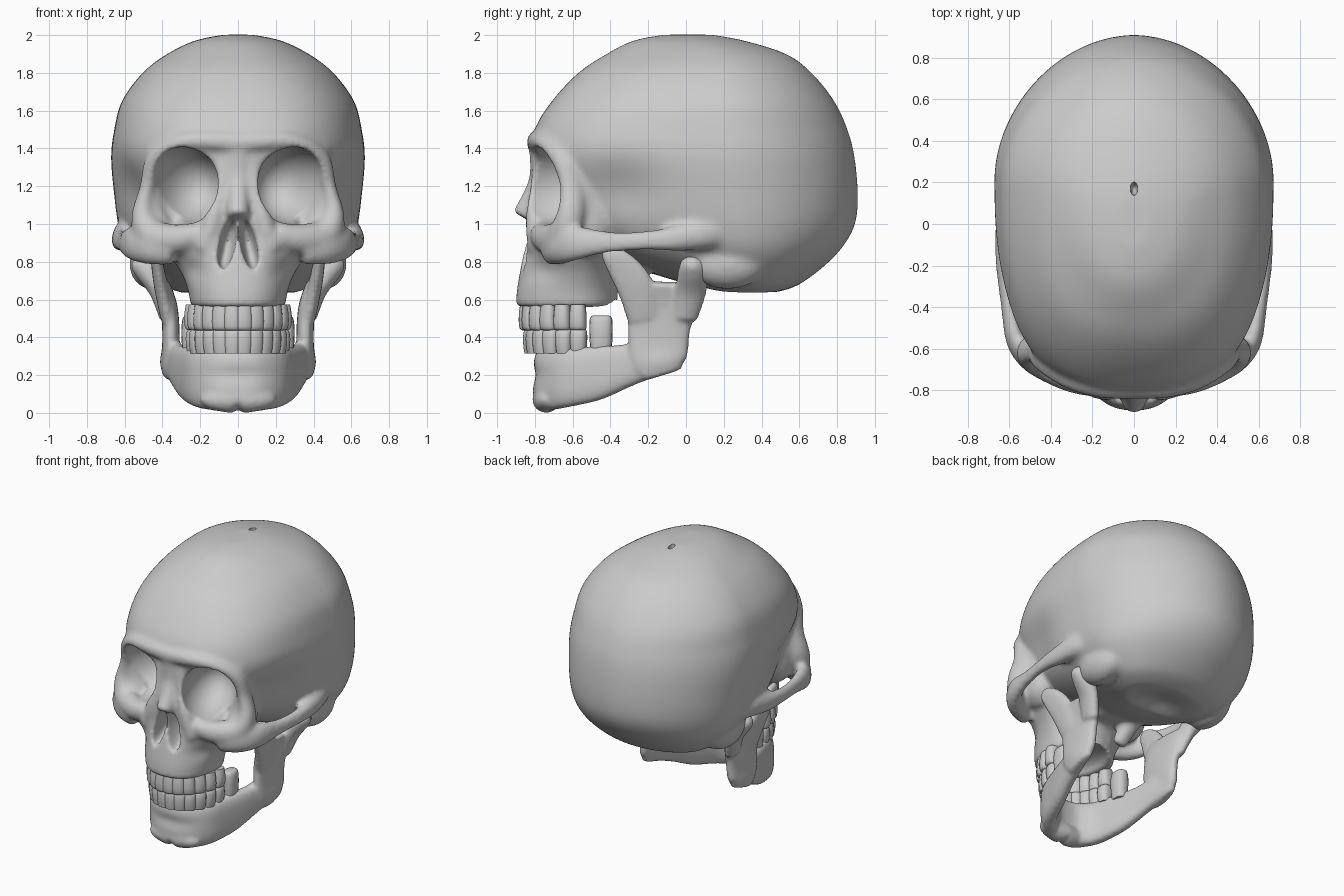
import bpy, bmesh, math
from mathutils import Vector, Matrix

cube = bpy.data.objects.get("Cube")
if cube:
    bpy.data.objects.remove(cube, do_unlink=True)

bone = bpy.data.materials.new("bone_grey")
bone.use_nodes = True
GREY = (0.6, 0.6, 0.6, 1)
bone.diffuse_color = GREY
bone.node_tree.nodes["Principled BSDF"].inputs["Base Color"].default_value = GREY
X, Y, Z = Vector((1, 0, 0)), Vector((0, 1, 0)), Vector((0, 0, 1))


def spline(rows, n=5):
    """Catmull-Rom interpolation through rows of equal length."""
    p = [rows[0]] + list(rows) + [rows[-1]]
    out = []
    for a, b, c, d in zip(p, p[1:], p[2:], p[3:]):
        for k in range(n):
            t = k / n
            out.append([0.5 * (2 * w + (x - v) * t + (2*v - 5*w + 4*x - y) * t*t
                        + (3*w - v - 3*x + y) * t**3) for v, w, x, y in zip(a, b, c, d)])
    return out + [list(rows[-1])]


def power(v, e):
    return math.copysign(abs(v) ** (2 / e), v)


def skin(bm, rings):
    """Closed skin over a list of point rings."""
    loops = [[bm.verts.new(p) for p in r] for r in rings]
    n = len(loops[0])
    faces = [bm.faces.new((a[i], a[(i+1) % n], b[(i+1) % n], b[i]))
             for a, b in zip(loops, loops[1:]) for i in range(n)]
    faces += [bm.faces.new(loops[0]), bm.faces.new(loops[-1])]
    bmesh.ops.recalc_face_normals(bm, faces=faces)


def stack(bm, rows, mid=0.6, n=96):
    """Horizontal egg sections: height, half width, front y, back y, front squareness."""
    rings = []
    for z, w, yf, yb, e in spline(rows):
        ym, ring = yf + mid * (yb - yf), []
        for i in range(n):
            t = math.tau * i / n
            s = math.sin(t)
            f = e if s < 0 else 1.88
            ring.append((w * power(math.cos(t), f),
                         ym + (yb - ym if s > 0 else ym - yf) * power(s, f), z))
        rings.append(ring)
    skin(bm, rings)


def tube(bm, rows, ref=Z, e=2.4, both=True, n=20, steps=5):
    """Rounded bar: x, y, z, radius across ref, radius along ref."""
    pts = spline(rows, steps)
    for sx in ((1, -1) if both else (1,)):
        rings = []
        for i, p in enumerate(pts):
            c = Vector(p[:3])
            t = Vector(pts[min(i+1, len(pts)-1)][:3]) - Vector(pts[max(i-1, 0)][:3])
            s = t.cross(ref).normalized()
            u = s.cross(t).normalized()
            ring = []
            for k in range(n):
                a = math.tau * k / n
                q = c + s * p[3] * power(math.cos(a), e) + u * p[4] * power(math.sin(a), e)
                ring.append((q.x * sx, q.y, q.z))
            rings.append(ring)
        skin(bm, rings)


def ball(bm, c, r, rz=0, ry=0, both=True):
    for s in ((1, -1) if both else (1,)):
        m = (Matrix.Translation((c[0] * s, c[1], c[2]))
             @ Matrix.Rotation(math.radians(rz * s), 4, 'Z')
             @ Matrix.Rotation(math.radians(ry * s), 4, 'Y') @ Matrix.Diagonal((*r, 1)))
        bmesh.ops.create_uvsphere(bm, u_segments=40, v_segments=24, radius=1, matrix=m)


def make(name, bm):
    me = bpy.data.meshes.new(name)
    bm.to_mesh(me)
    bm.free()
    me.materials.append(bone)
    ob = bpy.data.objects.new(name, me)
    bpy.context.scene.collection.objects.link(ob)
    return ob


def apply(ob):
    dg = bpy.context.evaluated_depsgraph_get()
    me = bpy.data.meshes.new_from_object(ob.evaluated_get(dg))
    ob.modifiers.clear()
    ob.data = me
    me.materials.clear()
    me.materials.append(bone)


def cut(ob, bm):
    cutter = make("cutter", bm)
    cutter.hide_render = True
    mod = ob.modifiers.new("cut", 'BOOLEAN')
    mod.operation, mod.solver, mod.object = 'DIFFERENCE', 'EXACT', cutter
    apply(ob)
    bpy.data.objects.remove(cutter, do_unlink=True)


def fuse(ob, smooth):
    mod = ob.modifiers.new("fuse", 'REMESH')
    mod.mode, mod.voxel_size = 'VOXEL', 0.013
    mod = ob.modifiers.new("soften", 'SMOOTH')
    mod.factor, mod.iterations = 0.5, smooth
    apply(ob)


def dent(ob, c, r, push, both=True):
    """Soft sculpted push around a point."""
    for s in ((1, -1) if both else (1,)):
        for v in ob.data.vertices:
            d = sum(((v.co[i] - c[i] * (s if i == 0 else 1)) / r[i]) ** 2 for i in range(3))
            if d < 6:
                v.co += Vector((push[0] * s, push[1], push[2])) * math.exp(-d)


# Skull: braincase
bm = bmesh.new()
stack(bm, [(2.002, .08, -.12, .14, 2), (1.97, .23, -.28, .31, 2.1), (1.9, .375, -.42, .53, 2.2),
           (1.8, .505, -.57, .665, 2.4), (1.65, .615, -.71, .785, 2.5), (1.5, .655, -.8, .855, 2.6),
           (1.35, .672, -.8, .893, 2.7), (1.15, .655, -.73, .91, 2.5), (1.0, .635, -.66, .895, 2.2),
           (.88, .6, -.5, .83, 2.1), (.78, .53, -.3, .735, 2), (.68, .41, 0, .6, 2),
           (.635, .3, .1, .48, 2)])
# Upper jaw and middle of the face
stack(bm, [(.56, .25, -.9, -.36, 2.3), (.65, .265, -.895, -.36, 2.3), (.75, .305, -.878, -.34, 2.2),
           (.85, .37, -.858, -.3, 2.2), (.95, .37, -.838, -.3, 2.2), (1.1, .26, -.825, -.3, 2.3),
           (1.25, .2, -.81, -.3, 2.3), (1.42, .2, -.8, -.3, 2.3)])
# Nasal bones and their side supports
tube(bm, [(0, -.78, 1.4, .08, .05), (0, -.78, 1.25, .06, .05), (0, -.81, 1.14, .06, .06),
          (0, -.862, 1.035, .06, .065)], Y, e=2, both=False)
tube(bm, [(.07, -.76, 1.36, .06, .05), (.09, -.765, 1.2, .045, .06), (.13, -.79, 1.03, .055, .06),
          (.18, -.79, .86, .06, .05)], Y, e=2)
# Orbital rim, from brow around to below the socket
tube(bm, [(0, -.785, 1.43, .06, .06), (.15, -.775, 1.44, .055, .065), (.3, -.73, 1.43, .055, .07),
          (.43, -.65, 1.35, .055, .07), (.488, -.605, 1.2, .046, .065), (.51, -.61, 1.05, .065, .075),
          (.45, -.66, .94, .085, .08), (.32, -.735, .92, .08, .07), (.2, -.775, .95, .06, .06)], Y, e=2)
# Outer wall behind the socket
tube(bm, [(.45, -.55, 1.42, .05, .11), (.462, -.53, 1.25, .045, .11), (.445, -.52, 1.08, .065, .12),
          (.4, -.53, .95, .09, .13), (.34, -.54, .86, .06, .1)], Y, e=2)
# Cheekbone and arch
tube(bm, [(.34, -.72, .87, .06, .09), (.47, -.665, .88, .065, .095), (.565, -.57, .9, .05, .09),
          (.61, -.4, .905, .034, .058), (.632, -.2, .913, .036, .054), (.615, -.04, .925, .055, .07),
          (.575, .12, .95, .07, .085), (.5, .28, .95, .06, .08)], e=2.1)
# Ear region, mastoid bumps and underside
ball(bm, (.46, .22, .79), (.115, .2, .135))
ball(bm, (0, -.18, .88), (.3, .42, .14), both=False)
tube(bm, [(.14, -.33, .63, .05, .04), (.16, -.28, .72, .06, .06), (.18, -.2, .85, .08, .08)], Y)
skull = make("skull", bm)
fuse(skull, smooth=10)

# Eye sockets, nasal opening and hollow palate
bm = bmesh.new()
ball(bm, (.28, -.74, 1.205), (.185, .3, .205), rz=20, ry=8)
ball(bm, (.056, -.87, .895), (.044, .17, .14), ry=-12)
ball(bm, (0, -.56, .55), (.17, .24, .08), both=False)
cut(skull, bm)
fuse(skull, smooth=7)

# Temporal hollows, cheek hollows and skull base
dent(skull, (.6, -.36, 1.17), (.2, .24, .17), (-.05, 0, 0))
dent(skull, (.26, -.8, .76), (.08, .12, .07), (-.01, .02, 0))
dent(skull, (0, .22, .63), (.16, .16, .08), (0, 0, .06), both=False)

# Small opening on the crown
bm = bmesh.new()
ball(bm, (0, .17, 2.0), (.018, .032, .08), both=False)
cut(skull, bm)

# Lower jaw body and chin
bm = bmesh.new()
tube(bm, [(0, -.752, .175, .062, .165), (.1, -.735, .175, .062, .165), (.2, -.645, .185, .06, .158),
          (.265, -.48, .21, .055, .145), (.315, -.32, .25, .05, .115), (.345, -.18, .29, .048, .1),
          (.36, -.08, .32, .042, .09)], e=2.8)
ball(bm, (0, -.74, .07), (.2, .075, .072), both=False)
# Rear plate of the jaw
tube(bm, [(.365, -.12, .2, .028, .1), (.36, -.14, .28, .042, .15), (.355, -.145, .42, .046, .165),
          (.365, -.13, .57, .043, .18), (.4, -.125, .69, .036, .19)], Y, e=2.6)
# Hinge knob and front prong
tube(bm, [(.375, -.01, .5, .04, .07), (.42, .025, .64, .048, .083), (.475, .038, .75, .07, .08),
          (.495, .035, .8, .075, .065), (.5, .035, .83, .04, .03)], Y, e=2)
tube(bm, [(.37, -.22, .5, .04, .09), (.405, -.265, .66, .038, .1),
          (.425, -.335, .77, .033, .085), (.435, -.4, .84, .027, .055), (.435, -.43, .875, .012, .02)], Y)
jaw = make("lower_jaw", bm)
fuse(jaw, smooth=8)
dent(jaw, (0, -.8, .2), (.2, .1, .05), (0, .015, 0), both=False)
dent(jaw, (0, -.78, 0), (.025, .2, .06), (0, .01, .015), both=False)
dent(jaw, (.41, -.13, .26), (.06, .1, .06), (.012, 0, 0))


def tooth(bm, x, y, n, root, tip, w, d):
    h = tip - root
    tube(bm, [(x, y, root, w * .85, d * .8), (x, y, root + h * .3, w * .95, d * .95),
              (x, y, root + h * .65, w, d), (x, y, root + h * .93, w * .95, d * .85),
              (x, y, tip, w * .7, d * .5)], n, e=2.6, n=16, steps=3)


def tooth_row(name, width, front, root, tip, molar=False):
    bm = bmesh.new()
    for i in range(6):
        a = math.radians(15 * (i + .5))
        n = Vector((math.sin(a), -math.cos(a), 0))
        tooth(bm, width * n.x, -.53 + front * n.y, n, root, tip, .046, .038 + .003 * i)
    if molar:
        tooth(bm, .25, -.45, X, .3, .515, .062, .05)
    return make(name, bm)


upper = tooth_row("upper_teeth", .235, .32, .575, .437)
lower = tooth_row("lower_teeth", .226, .297, .315, .443, molar=True)

bpy.ops.object.select_all(action='DESELECT')
for ob in (skull, jaw, upper, lower):
    ob.select_set(True)
bpy.context.view_layer.objects.active = skull
bpy.ops.object.shade_smooth_by_angle(angle=math.radians(55))
